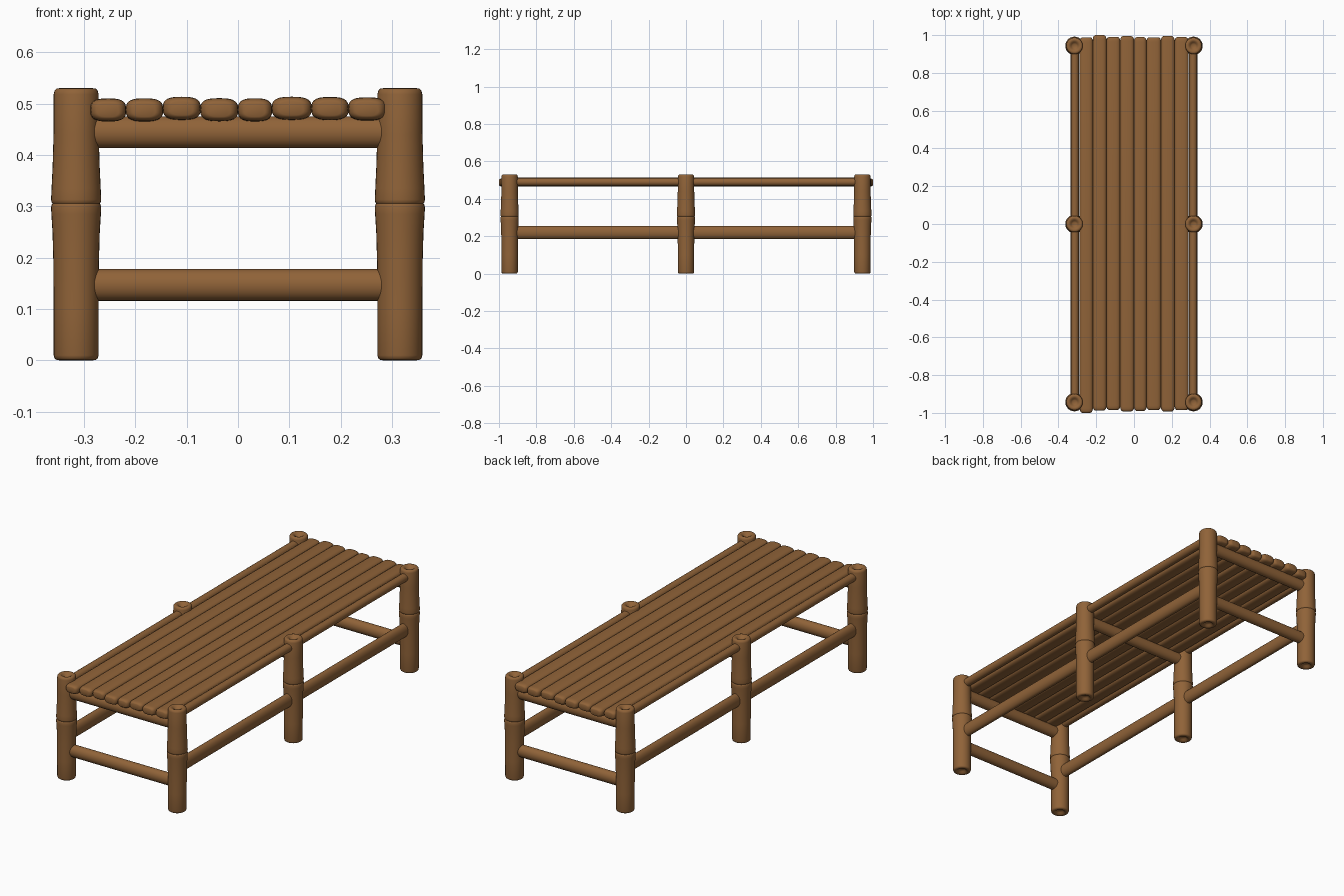
import bpy, bmesh, math, random
from mathutils import Vector

if "Cube" in bpy.data.objects:
    bpy.data.objects.remove(bpy.data.objects["Cube"])

random.seed(4)
wood = bpy.data.materials.new("bamboo_wood")
wood.diffuse_color = (0.28, 0.125, 0.04, 1)
wood.use_nodes = True
wood.node_tree.nodes["Principled BSDF"].inputs["Base Color"].default_value = wood.diffuse_color


def loft(name, axis, centre, half, rings, sides=24, power=2.0):
    """Skin superellipse rings along an axis; rings = (offset, inset or None, scale)."""
    bm = bmesh.new()
    u, v = {"x": ((0, 1, 0), (0, 0, 1)), "y": ((0, 0, 1), (1, 0, 0)),
            "z": ((1, 0, 0), (0, 1, 0))}[axis]
    u, v = Vector(u), Vector(v)
    w = u.cross(v)
    loops = []
    for t, scale in rings:
        loop = []
        for i in range(sides):
            a = 2 * math.pi * i / sides
            c, s = math.cos(a), math.sin(a)
            p = math.copysign(abs(c) ** (2 / power), c) * half[0] * scale
            q = math.copysign(abs(s) ** (2 / power), s) * half[1] * scale
            loop.append(bm.verts.new(Vector(centre) + u * p + v * q + w * t))
        loops.append(loop)
    for a, b in zip(loops, loops[1:]):
        for i in range(sides):
            j = (i + 1) % sides
            bm.faces.new((a[i], a[j], b[j], b[i]))
    bm.faces.new(loops[0][::-1])
    bm.faces.new(loops[-1])
    bmesh.ops.recalc_face_normals(bm, faces=bm.faces)
    mesh = bpy.data.meshes.new(name)
    bm.to_mesh(mesh)
    bm.free()
    obj = bpy.data.objects.new(name, mesh)
    bpy.context.collection.objects.link(obj)
    mesh.materials.append(wood)
    bpy.ops.object.select_all(action="DESELECT")
    obj.select_set(True)
    bpy.context.view_layer.objects.active = obj
    bpy.ops.object.shade_smooth_by_angle(angle=math.radians(50))
    return obj


PX, PY = 0.315, 0.943   # post positions

# Bamboo posts: dimpled ends, rounded rims and a flared joint
post = [(0.014, 0.010), (0.010, 0.017), (0.003, 0.023), (0.0, 0.031), (0.001, 0.038),
        (0.004, 0.042), (0.010, 0.0437), (0.10, 0.0437), (0.19, 0.0443), (0.25, 0.0460),
        (0.285, 0.0482), (0.298, 0.0488), (0.303, 0.0475), (0.3055, 0.0460),
        (0.308, 0.0480), (0.313, 0.0488), (0.335, 0.0478), (0.38, 0.0457),
        (0.44, 0.0440), (0.518, 0.0437), (0.525, 0.042), (0.529, 0.038), (0.530, 0.031),
        (0.527, 0.023), (0.519, 0.017), (0.515, 0.010)]
for side, sx in (("left", -1), ("right", 1)):
    for row, y in (("front", -PY), ("middle", 0), ("back", PY)):
        loft(f"{row}_{side}_post", "z", (sx * PX, y, 0), (1, 1), post, 32)

    # Side rails between the posts: thick stretcher below, thin rail level with the slats
    for end, sy in (("front", -1), ("back", 1)):
        span = PY / 2 - 0.03
        for name, z, half in (("lower", 0.220, (0.035, 0.023)), ("upper", 0.490, (0.021, 0.021))):
            loft(f"{name}_{end}_{side}_rail", "y", (sx * 0.313, sy * PY / 2, z), half,
                 [(-span, 1), (span, 1)])

# Cross rails: bearers under the slats at each post pair, low stretchers at the ends
for name, y, z in (("front_bearer", -PY, 0.444), ("middle_bearer", 0, 0.444),
                   ("back_bearer", PY, 0.444), ("front_stretcher", -PY, 0.147),
                   ("back_stretcher", PY, 0.147)):
    loft(name, "x", (0, y, z), (0.026, 0.031), [(-0.285, 1), (0.285, 1)])

# Seat slats: flattened rods with rounded, slightly uneven ends
edges = [-0.287, -0.218, -0.146, -0.073, 0.0, 0.066, 0.143, 0.215, 0.288]
for i, (x0, x1) in enumerate(zip(edges, edges[1:])):
    front = -1.0 if i == 0 else -random.uniform(0.984, 0.994)
    back = 1.0 if i == 1 else random.uniform(0.986, 0.997)
    cap = [(0.0, 0.60), (0.002, 0.74), (0.007, 0.88), (0.014, 0.96), (0.025, 1.0)]
    rings = [(front + d, s) for d, s in cap] + [(back - d, s) for d, s in reversed(cap)]
    z = 0.489 + random.uniform(-0.002, 0.002)
    loft(f"seat_slat_{i + 1}", "y", ((x0 + x1) / 2, 0, z),
         (0.0225, (x1 - x0) / 2 + 0.0005), rings, 28, 2.9)
